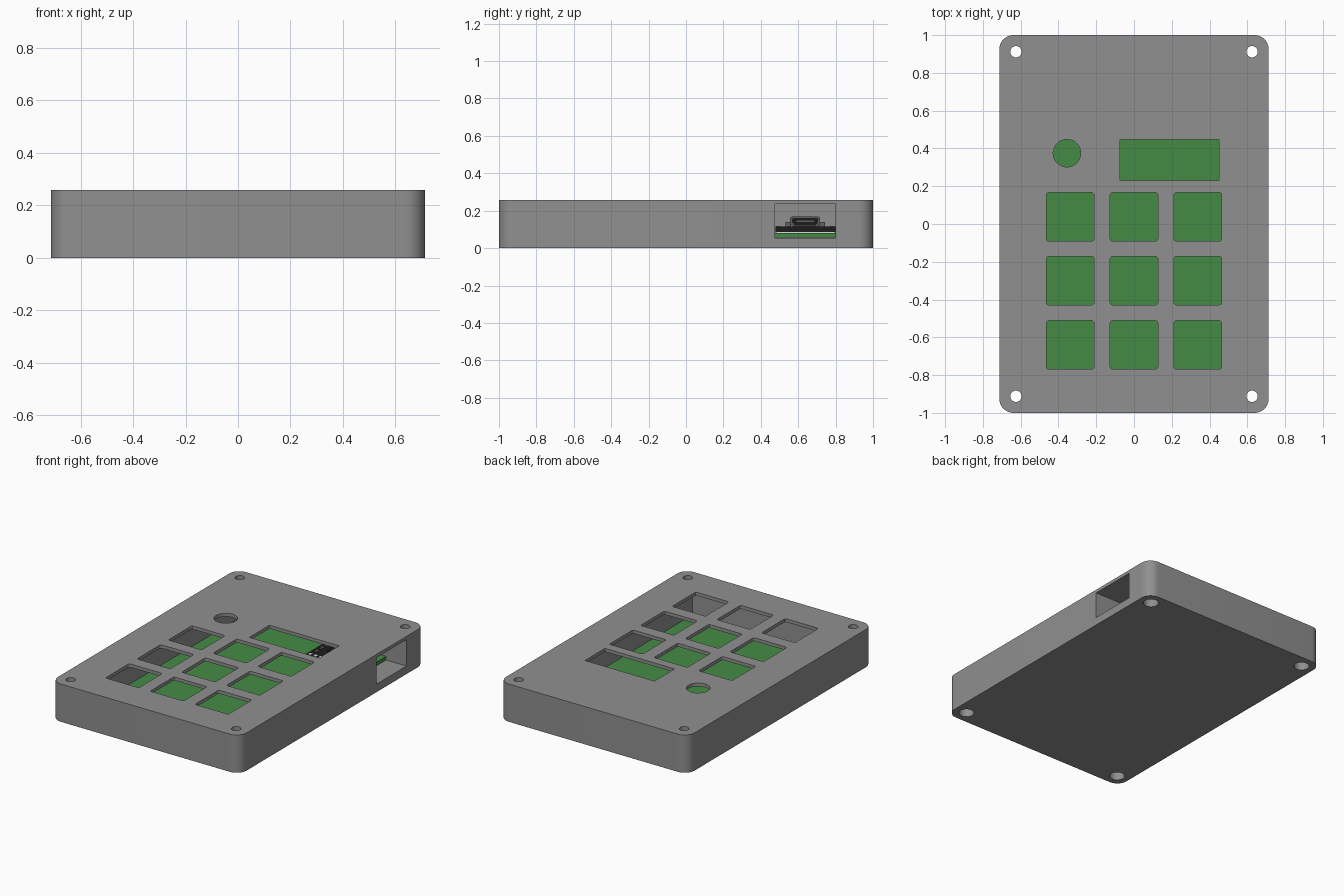
import bpy, bmesh, math

if "Cube" in bpy.data.objects:
    bpy.data.objects.remove(bpy.data.objects["Cube"])

def material(name, rgb):
    m = bpy.data.materials.new(name)
    m.diffuse_color = (*rgb, 1)
    m.use_nodes = True
    m.node_tree.nodes["Principled BSDF"].inputs["Base Color"].default_value = m.diffuse_color
    return m

GREY = material("case_grey", (0.28, 0.28, 0.28))
GREEN = material("board_green", (0.06, 0.26, 0.06))
BLACK = material("module_black", (0.012, 0.012, 0.012))
METAL = material("connector_metal", (0.12, 0.12, 0.12))
WHITE = material("pad_white", (0.75, 0.75, 0.75))

def prism(name, pts, z0, z1, mat):
    """Upright prism over a plan outline."""
    bm = bmesh.new()
    face = bm.faces.new([bm.verts.new((x, y, z0)) for x, y in pts])
    res = bmesh.ops.extrude_face_region(bm, geom=[face])
    for v in res["geom"]:
        if isinstance(v, bmesh.types.BMVert):
            v.co.z = z1
    bmesh.ops.recalc_face_normals(bm, faces=bm.faces)
    mesh = bpy.data.meshes.new(name)
    bm.to_mesh(mesh)
    bm.free()
    mesh.materials.append(mat)
    ob = bpy.data.objects.new(name, mesh)
    bpy.context.collection.objects.link(ob)
    return ob

def rect(x0, x1, y0, y1, r=0.0, n=4):
    """Rectangle outline with optional rounded corners."""
    if r == 0:
        return [(x0, y0), (x1, y0), (x1, y1), (x0, y1)]
    pts = []
    centres = [(x1 - r, y1 - r), (x0 + r, y1 - r), (x0 + r, y0 + r), (x1 - r, y0 + r)]
    for q, (cx, cy) in enumerate(centres):
        for i in range(n + 1):
            a = math.pi / 2 * (q + i / n)
            pts.append((cx + r * math.cos(a), cy + r * math.sin(a)))
    return pts

def circle(cx, cy, r, n=32):
    return [(cx + r * math.cos(2 * math.pi * i / n),
             cy + r * math.sin(2 * math.pi * i / n)) for i in range(n)]

def cut(target, pts, z0, z1):
    cutter = prism("cutter", pts, z0, z1, GREY)
    mod = target.modifiers.new("cut", 'BOOLEAN')
    mod.operation, mod.solver, mod.object = 'DIFFERENCE', 'EXACT', cutter
    bpy.context.view_layer.objects.active = target
    bpy.ops.object.modifier_apply(modifier=mod.name)
    bpy.data.objects.remove(cutter)

H, FLOOR, CEIL = 0.258, 0.055, 0.235

# Case shell with its cavity and side port
case = prism("case", rect(-0.713, 0.713, -1, 1, 0.075, 10), 0, H, GREY)
cut(case, rect(-0.51, 0.51, -0.80, 0.80), FLOOR, CEIL)
cut(case, rect(0.45, 0.80, 0.475, 0.80), FLOOR, CEIL)

# Key windows, display window and round knob hole
for x in (-0.338, 0.0, 0.338):
    for y in (0.038, -0.30, -0.64):
        cut(case, rect(x - 0.126, x + 0.126, y - 0.128, y + 0.128, 0.012, 3), 0.2, 0.3)
cut(case, rect(-0.075, 0.451, 0.23, 0.447), 0.2, 0.3)
cut(case, circle(-0.355, 0.375, 0.073), 0.2, 0.3)

# Corner screw holes, counterbored below
for sx in (-1, 1):
    for sy in (-1, 1):
        cut(case, circle(sx * 0.625, sy * 0.912, 0.03), -0.1, 0.3)
        cut(case, circle(sx * 0.625, sy * 0.912, 0.048), -0.1, 0.06)

bpy.ops.object.select_all(action='DESELECT')
case.select_set(True)
bpy.context.view_layer.objects.active = case
bpy.ops.object.shade_smooth_by_angle(angle=math.radians(30))

# Circuit board, with a tongue reaching into the port
prism("circuit_board", rect(-0.508, 0.508, -0.798, 0.798), FLOOR + 0.001, 0.08, GREEN)
prism("board_tongue", rect(0.508, 0.56, 0.477, 0.798), FLOOR + 0.001, 0.08, GREEN)

# Controller module on the board
prism("module_spacer", rect(0.18, 0.50, 0.48, 0.797), 0.08, 0.086, WHITE)
prism("module_board", rect(0.175, 0.505, 0.478, 0.798), 0.086, 0.115, BLACK)
prism("module_chip", rect(0.27, 0.36, 0.58, 0.70), 0.115, 0.13, BLACK)
for i in range(7):
    for y in (0.495, 0.78):
        x = 0.20 + i * 0.04
        prism("solder_pad", rect(x - 0.011, x + 0.011, y - 0.011, y + 0.011), 0.115, 0.117, WHITE)
for i in range(4):
    y = 0.55 + i * 0.055
    prism("small_component", rect(0.20, 0.225, y - 0.012, y + 0.012), 0.115, 0.125, METAL)

# Plug socket facing the port: tapered profile swept along x
def socket(name, half, low, z0, z1, x0, x1, mat):
    yc = 0.637
    prof = [(yc - low, z0), (yc + low, z0), (yc + half, z0 + 0.018), (yc + half, z1 - 0.006),
            (yc + half - 0.008, z1), (yc - half + 0.008, z1), (yc - half, z1 - 0.006),
            (yc - half, z0 + 0.018)]
    ob = prism(name, prof, x0, x1, mat)
    for v in ob.data.vertices:
        y, z, x = v.co
        v.co = (x, y, z)
    return ob

socket("socket_shell", 0.08, 0.065, 0.115, 0.168, 0.40, 0.515, METAL)
socket("socket_opening", 0.070, 0.056, 0.121, 0.162, 0.513, 0.517, BLACK)
prism("socket_tongue", rect(0.515, 0.52, 0.59, 0.684), 0.139, 0.147, METAL)
for y in (0.545, 0.729):
    prism("socket_tab", rect(0.42, 0.48, y - 0.014, y + 0.014), 0.115, 0.14, METAL)
